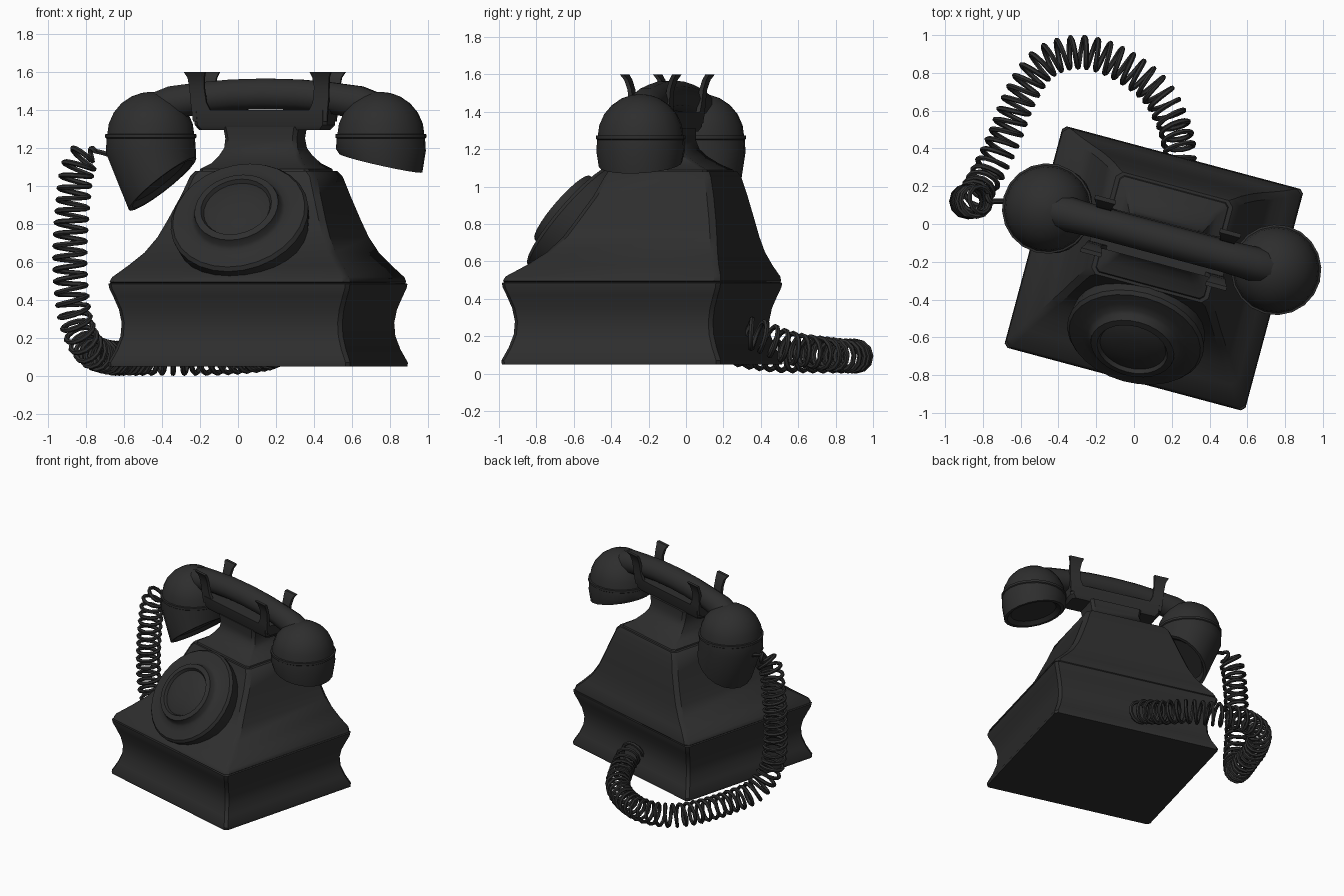
import bpy, bmesh, math
from mathutils import Matrix, Vector

cube = bpy.data.objects.get("Cube")
if cube:
    bpy.data.objects.remove(cube)

black = bpy.data.materials.new("black_bakelite")
black.use_nodes = True
black.diffuse_color = (0.027, 0.027, 0.027, 1)
black.node_tree.nodes["Principled BSDF"].inputs["Base Color"].default_value = (0.027, 0.027, 0.027, 1)

# the telephone stands turned on the ground
TURN = Matrix.Translation((0.105, -0.235, 0)) @ Matrix.Rotation(math.radians(-15), 4, 'Z')
HANDSET_Y = 0.16
CRADLE_Y = 0.14


def loft(name, rings, frame=TURN, angle=35):
    """Skin a list of equal-length point rings and cap both ends."""
    bm = bmesh.new()
    loops = [[bm.verts.new(frame @ Vector(p)) for p in ring] for ring in rings]
    n = len(loops[0])
    for a, b in zip(loops, loops[1:]):
        for i in range(n):
            j = (i + 1) % n
            bm.faces.new((a[i], a[j], b[j], b[i]))
    bm.faces.new(loops[0][::-1])
    bm.faces.new(loops[-1])
    bmesh.ops.recalc_face_normals(bm, faces=bm.faces)
    mesh = bpy.data.meshes.new(name)
    bm.to_mesh(mesh)
    bm.free()
    mesh.materials.append(black)
    obj = bpy.data.objects.new(name, mesh)
    bpy.context.collection.objects.link(obj)
    smooth(obj, angle)
    return obj


def smooth(obj, angle):
    bpy.ops.object.select_all(action='DESELECT')
    obj.select_set(True)
    bpy.context.view_layer.objects.active = obj
    bpy.ops.object.shade_smooth_by_angle(angle=math.radians(angle))


def slab(z, hx, y0, y1, c=0.02):
    """Rectangle with chamfered corners."""
    return [(-hx + c, y0, z), (hx - c, y0, z), (hx, y0 + c, z), (hx, y1 - c, z),
            (hx - c, y1, z), (-hx + c, y1, z), (-hx, y1 - c, z), (-hx, y0 + c, z)]


def circle(x, y, z, r, tilt=0.0, sides=20):
    """Circle whose plane is tilted about the y direction."""
    t = math.radians(tilt)
    pts = []
    for i in range(sides):
        a = math.tau * i / sides
        pts.append((x + r * math.cos(a) * math.cos(t), y + r * math.sin(a), z + r * math.cos(a) * math.sin(t)))
    return pts


# plinth with hollow sides
plinth = [(0.05, 0.0), (0.07, -0.002), (0.14, 0.03), (0.21, 0.052), (0.28, 0.057),
          (0.35, 0.045), (0.42, 0.02), (0.46, 0.004), (0.485, 0.0), (0.49, 0.012)]
loft("plinth", [slab(z, 0.658 - d, -0.605 + d, 0.605 - d) for z, d in plinth])

# flared housing: height, half width, front, back
housing = [(0.485, 0.645, -0.59, 0.595), (0.495, 0.655, -0.603, 0.603), (0.52, 0.645, -0.59, 0.6),
           (0.58, 0.585, -0.49, 0.573), (0.65, 0.52, -0.395, 0.549), (0.73, 0.47, -0.32, 0.532),
           (0.82, 0.431, -0.26, 0.516), (0.95, 0.38, -0.175, 0.49), (1.05, 0.345, -0.125, 0.465),
           (1.08, 0.32, -0.11, 0.45)]
loft("housing", [slab(*level, 0.03) for level in housing])

# waisted neck under the cradle
neck = [(1.07, 0.3, -0.1, 0.44), (1.09, 0.295, -0.09, 0.43), (1.12, 0.25, -0.03, 0.37),
        (1.16, 0.22, 0.01, 0.31), (1.2, 0.2, 0.04, 0.27), (1.25, 0.195, 0.045, 0.25),
        (1.31, 0.205, 0.04, 0.25)]
loft("neck", [slab(*level) for level in neck])

# cradle tray and four flared prongs
tray = [(1.295, 0.34, 0.085), (1.32, 0.36, 0.1), (1.4, 0.365, 0.11)]
loft("cradle_tray", [slab(z, hx, CRADLE_Y - hy, CRADLE_Y + hy) for z, hx, hy in tray])
prong = [(1.34, 0.09, 0.24, 0.365), (1.4, 0.098, 0.27, 0.37), (1.44, 0.1, 0.29, 0.375),
         (1.52, 0.108, 0.3, 0.38), (1.57, 0.125, 0.295, 0.385), (1.6, 0.145, 0.285, 0.4)]
for end, end_name in ((-1, "right"), (1, "left")):
    for side, side_name in ((-1, "front"), (1, "back")):
        rings = []
        for z, off, x0, x1 in prong:
            ya, yb = (CRADLE_Y + side * (off + d) for d in (-0.011, 0.011))
            rings.append([(end * x0, ya, z), (end * x1, ya, z), (end * x1, yb, z), (end * x0, yb, z)])
        loft(f"cradle_prong_{side_name}_{end_name}", rings)

# dial on the sloping front
dial_frame = TURN @ Matrix.Translation((0, -0.36, 0.82)) @ Matrix.Rotation(math.radians(50), 4, 'X')
dial = [(0.34, -0.14), (0.365, -0.02), (0.37, 0.02), (0.355, 0.04), (0.29, 0.045), (0.25, 0.055),
        (0.235, 0.07), (0.225, 0.105), (0.19, 0.11), (0.178, 0.09), (0.14, 0.105), (0.07, 0.115), (0.01, 0.118)]
loft("dial", [circle(0, 0, h, r, sides=28) for r, h in dial], dial_frame)


# handset ends: domed shell, collar and slanted cap
def handset_end(name, sign, rim):
    x = sign * 0.627
    shell = [circle(x, HANDSET_Y, 1.265 + 0.23 * math.sin(a), 0.23 * math.cos(a))
             for a in (math.radians(d) for d in (0, 16, 32, 48, 64, 78, 88))]
    loft(name + "_shell", shell)
    rx, rz, tilt = rim
    t = math.radians(tilt)
    inward = Vector((-math.sin(t), 0, math.cos(t))) * 0.025
    cap = [circle(x, HANDSET_Y, 1.275, 0.225), circle(x, HANDSET_Y, 1.272, 0.24),
           circle(x, HANDSET_Y, 1.255, 0.24), circle(x, HANDSET_Y, 1.25, 0.233),
           circle(x, HANDSET_Y, 1.19, 0.237, tilt * 0.1),
           circle(rx, HANDSET_Y, rz, 0.224, tilt), circle(rx, HANDSET_Y, rz, 0.2, tilt),
           circle(rx + inward.x, HANDSET_Y, rz + inward.z, 0.17, tilt)]
    loft(name + "_cap", cap)


handset_end("mouthpiece", -1, (-0.563, 1.01, 39))
handset_end("earpiece", 1, (0.627, 1.12, -13))


def tube(name, points, radius, resolution, frame, radii=None):
    """Round bar along a chain of points, turned into a mesh."""
    data = bpy.data.curves.new(name, 'CURVE')
    data.dimensions = '3D'
    data.bevel_depth = radius
    data.bevel_resolution = resolution
    data.use_fill_caps = True
    spline = data.splines.new('POLY')
    spline.points.add(len(points) - 1)
    for i, (point, co) in enumerate(zip(spline.points, points)):
        point.co = (*(frame @ Vector(co)), 1)
        point.radius = radii[i] if radii else 1
    curve = bpy.data.objects.new(name, data)
    bpy.context.collection.objects.link(curve)
    mesh = bpy.data.meshes.new_from_object(curve.evaluated_get(bpy.context.evaluated_depsgraph_get()))
    bpy.data.objects.remove(curve)
    mesh.materials.clear()
    mesh.materials.append(black)
    obj = bpy.data.objects.new(name, mesh)
    bpy.context.collection.objects.link(obj)
    smooth(obj, 50)


# arched handle
half = [(0.7, 1.33, 1.1), (0.6, 1.4, 1.1), (0.5, 1.44, 1.08), (0.35, 1.465, 1.0), (0.18, 1.48, 1.0)]
arch = [(-x, z, r) for x, z, r in half] + [(0, 1.485, 1.0)] + half[::-1]
tube("handle", [(x, HANDSET_Y, z) for x, z, r in arch], 0.085, 3, TURN, [r for x, z, r in arch])

# coiled cord from the mouthpiece to the back of the plinth
route = [Vector(p) for p in (
    (-0.66, 0.12, 1.16), (-0.77, 0.12, 1.18), (-0.84, 0.12, 1.1), (-0.87, 0.12, 0.9), (-0.885, 0.12, 0.6),
    (-0.86, 0.13, 0.32), (-0.79, 0.24, 0.15), (-0.69, 0.45, 0.1), (-0.6, 0.68, 0.094),
    (-0.48, 0.85, 0.094), (-0.3, 0.91, 0.094), (-0.1, 0.86, 0.095), (0.1, 0.72, 0.11),
    (0.2, 0.55, 0.14), (0.24, 0.4, 0.2), (0.24, 0.32, 0.22))]
padded = [2 * route[0] - route[1]] + route + [2 * route[-1] - route[-2]]
fine = []
for a, b, c, d in zip(padded, padded[1:], padded[2:], padded[3:]):
    for k in range(60):
        t = k / 60
        fine.append(0.5 * (2 * b + (c - a) * t + (2 * a - 5 * b + 4 * c - d) * t * t
                           + (3 * b - a - 3 * c + d) * t ** 3))
PITCH, STEPS = 0.06, 12
coil, travelled, due = [], 0.0, 0.0
normal = Vector((0, 1, 0))
for p, q in zip(fine, fine[1:]):
    direction = (q - p).normalized()
    normal = (normal - direction * normal.dot(direction)).normalized()
    across = direction.cross(normal)
    length = (q - p).length
    while due < travelled + length:
        a = math.tau * due / PITCH
        r = 0.08 * min(1, max(0, (due - 0.09) / 0.08))
        centre = p + direction * (due - travelled)
        coil.append(centre + r * (math.cos(a) * normal + math.sin(a) * across))
        due += PITCH / STEPS
    travelled += length
tube("coiled_cord", coil, 0.014, 1, Matrix.Identity(4))
